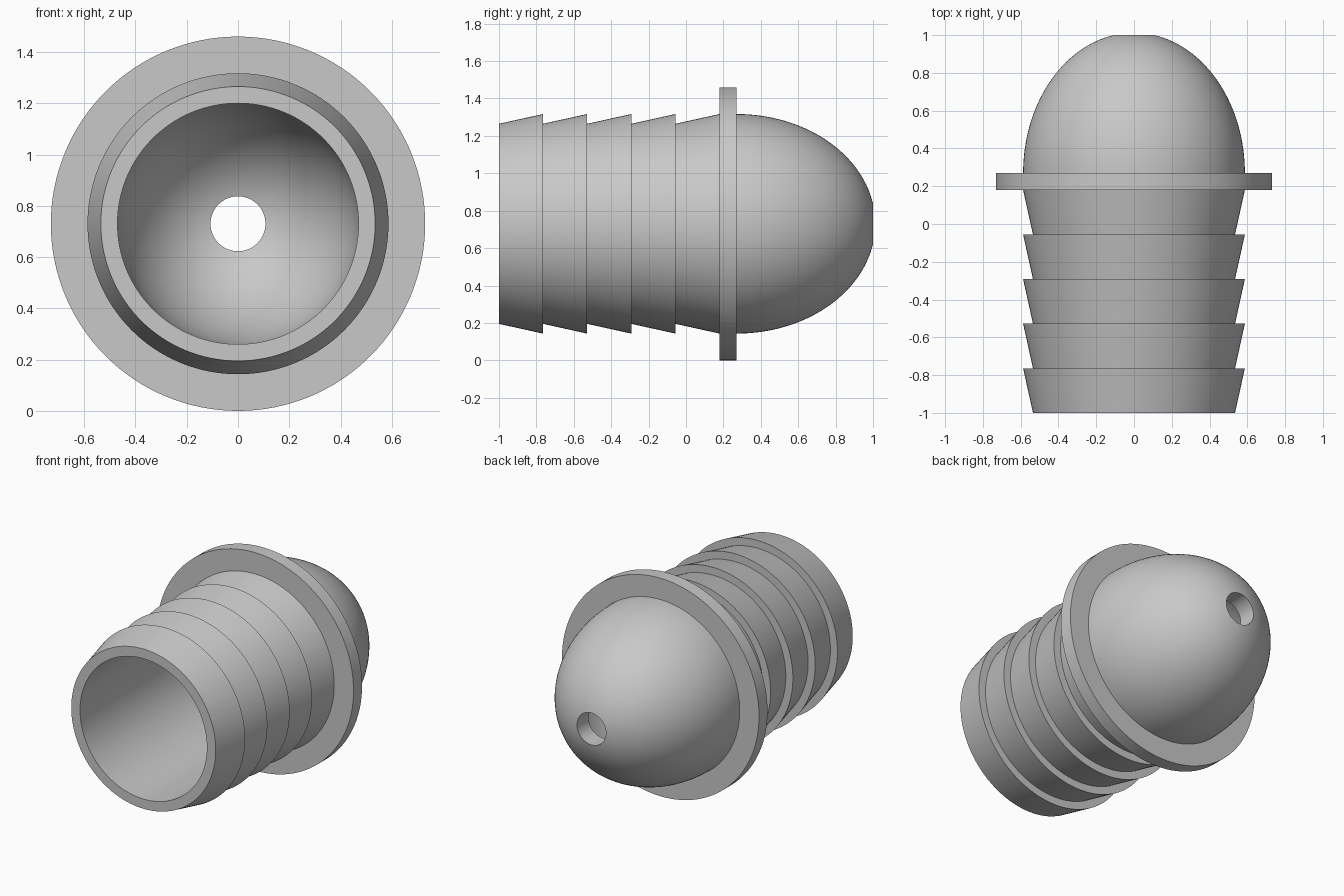
import bpy, bmesh
from math import cos, sin, asin, pi, tau

cube = bpy.data.objects.get("Cube")
if cube:
    bpy.data.objects.remove(cube, do_unlink=True)

AXIS_Z = 0.73          # height of the axis, equal to the flange radius
BORE, ROOT, TIP, HOLE = 0.47, 0.535, 0.587, 0.107
FLANGE_BACK, FLANGE_FRONT = 0.27, 0.18
SEGMENTS = 128

grey = bpy.data.materials.new("plain grey")
grey.use_nodes = True
colour = (0.58, 0.58, 0.58, 1)
grey.diffuse_color = colour
grey.node_tree.nodes["Principled BSDF"].inputs["Base Color"].default_value = colour


def dome(radius, length, steps=32):
    """Elliptical arc from the flange to the edge of the nose hole, as (y, radius)."""
    end = pi - asin(HOLE / radius) - pi / 2
    return [(FLANGE_BACK + length * sin(end * i / steps),
             radius * cos(end * i / steps)) for i in range(steps + 1)]


def lathe(name, profile):
    """Revolve a closed (y, radius) profile around the lengthwise axis."""
    bm = bmesh.new()
    rings = []
    for i in range(SEGMENTS):
        a = tau * i / SEGMENTS
        rings.append([bm.verts.new((r * sin(a), y, AXIS_Z + r * cos(a)))
                      for y, r in profile])
    n = len(profile)
    for i, ring in enumerate(rings):
        nxt = rings[(i + 1) % SEGMENTS]
        for j in range(n):
            k = (j + 1) % n
            bm.faces.new((ring[j], ring[k], nxt[k], nxt[j]))
    bmesh.ops.recalc_face_normals(bm, faces=bm.faces)
    mesh = bpy.data.meshes.new(name)
    bm.to_mesh(mesh)
    bm.free()
    mesh.materials.append(grey)
    obj = bpy.data.objects.new(name, mesh)
    bpy.context.collection.objects.link(obj)
    bpy.ops.object.select_all(action="DESELECT")
    obj.select_set(True)
    bpy.context.view_layer.objects.active = obj
    bpy.ops.object.shade_smooth_by_angle(angle=pi / 6)
    return obj


# Barbed stem: each barb widens towards the flange, then steps back in
profile = []
pitch = (FLANGE_FRONT + 1) / 5
for i in range(5):
    profile += [(-1 + pitch * i, ROOT), (-1 + pitch * (i + 1), TIP)]

# Flange
profile += [(FLANGE_FRONT, AXIS_Z), (FLANGE_BACK, AXIS_Z)]

# Outer dome, nose hole, inner dome and bore
profile += dome(TIP, 0.7424)
profile += reversed(dome(BORE, 0.625))
profile.append((-1, BORE))

lathe("barbed_nozzle", profile)
